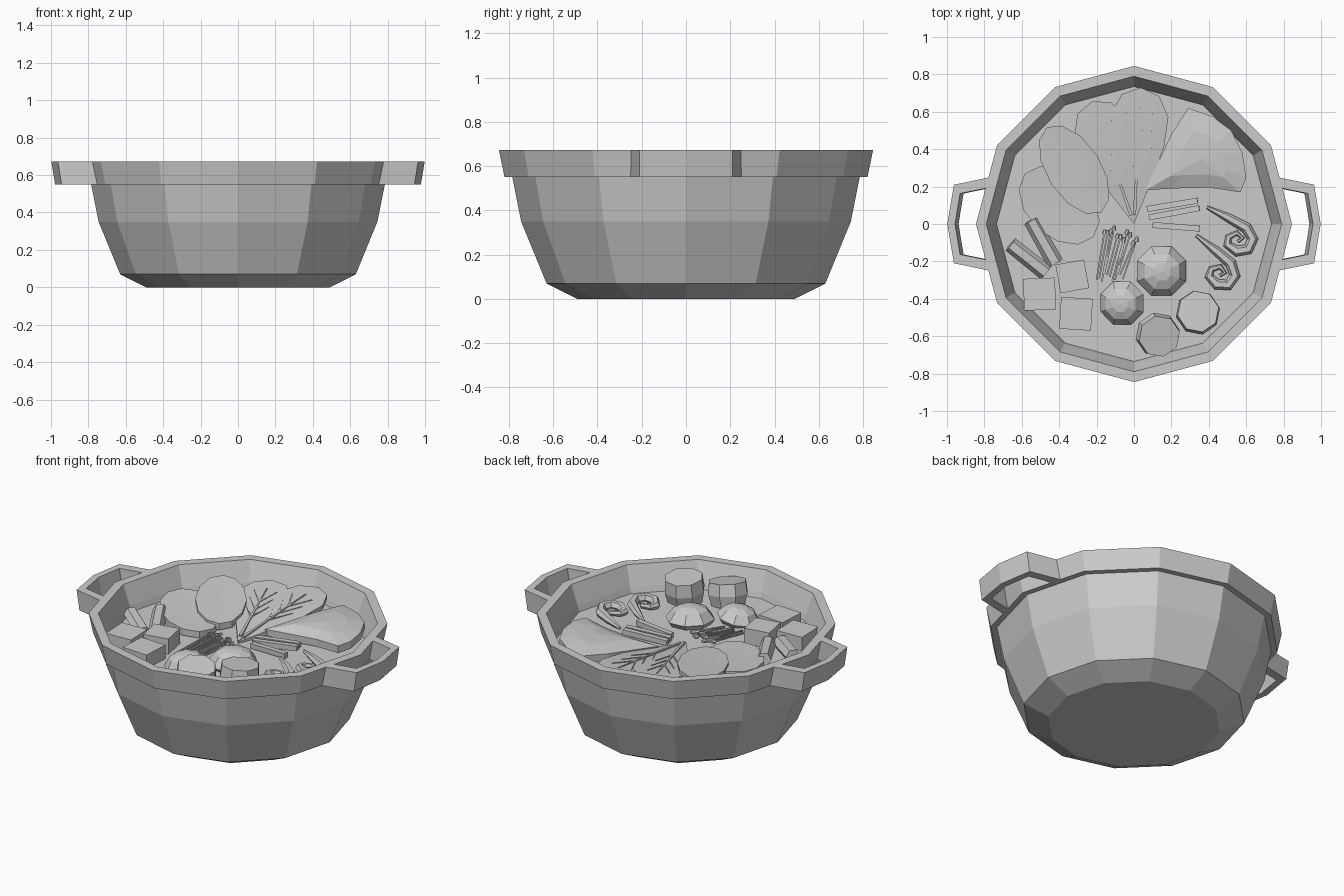
import bpy, bmesh, math, random
from mathutils import Vector, Matrix

if "Cube" in bpy.data.objects:
    bpy.data.objects.remove(bpy.data.objects["Cube"])

random.seed(4)
SOUP = 0.515


def finish(bm, name):
    bmesh.ops.recalc_face_normals(bm, faces=bm.faces)
    me = bpy.data.meshes.new(name)
    bm.to_mesh(me)
    bm.free()
    ob = bpy.data.objects.new(name, me)
    bpy.context.collection.objects.link(ob)
    return ob


def lathe(name, profile, n, mat=Matrix.Identity(4)):
    bm = bmesh.new()
    rings = []
    for r, z in profile:
        k = 1 if r == 0 else n
        rings.append([bm.verts.new((r * math.cos(2 * math.pi * i / n),
                                    r * math.sin(2 * math.pi * i / n), z)) for i in range(k)])
    for a, b in zip(rings, rings[1:]):
        for i in range(n):
            j = (i + 1) % n
            vs = [a[i % len(a)], a[j % len(a)], b[j % len(b)], b[i % len(b)]]
            bm.faces.new(list(dict.fromkeys(vs)))
    bm.transform(mat)
    return finish(bm, name)


def bars(name, items, n=4):
    """Prisms from p to q with start and end radius, n sides."""
    bm = bmesh.new()
    for p, q, r1, r2 in items:
        p, q = Vector(p), Vector(q)
        d = q - p
        mat = Matrix.Translation((p + q) / 2) @ d.to_track_quat('Z', 'Y').to_matrix().to_4x4()
        mat = mat @ Matrix.Rotation(math.pi / n, 4, 'Z')
        bmesh.ops.create_cone(bm, cap_ends=True, segments=n, radius1=r1, radius2=r2,
                              depth=d.length, matrix=mat)
    return finish(bm, name)


def plate(name, outline, slope, dome, thick, base=0.53):
    """Thin slab that rises away from the pot centre, with a domed middle."""
    bm = bmesh.new()
    n = len(outline)
    c = sum((Vector(p) for p in outline), Vector((0, 0))) / n

    def ring(s, dz):
        out = []
        for p in outline:
            v = c + (Vector(p) - c) * s
            out.append(bm.verts.new((v.x, v.y, base + slope * v.length + dz)))
        return out
    low, top, mid = ring(1, -thick), ring(1, 0), ring(0.55, dome * 0.75)
    peak = bm.verts.new((c.x, c.y, base + slope * c.length + dome))
    for a, b in ((low, top), (top, mid)):
        for i in range(n):
            bm.faces.new((a[i], a[(i + 1) % n], b[(i + 1) % n], b[i]))
    for i in range(n):
        bm.faces.new((mid[i], mid[(i + 1) % n], peak))
    bm.faces.new(low[::-1])
    return finish(bm, name)


# Pot body with stepped rim and the soup surface
lathe("pot", [(0, 0), (.49, 0), (.63, .07), (.745, .35), (.785, .55), (.82, .55),
              (.845, .672), (.79, .672), (.745, .55), (.735, SOUP), (0, SOUP)], 12)

# Loop handles on both sides
outer = [(.745, .255), (.963, .21), (.998, 0), (.963, -.21), (.745, -.255)]
inner = [(.745, .2), (.93, .163), (.957, 0), (.93, -.163), (.745, -.2)]
for side, label in ((1, "right"), (-1, "left")):
    bm = bmesh.new()
    secs = []
    for o, i in zip(outer, inner):
        pts = [(o, .672, 1), (i, .672, 1), (i, .55, .98), (o, .55, .98)]
        secs.append([bm.verts.new((side * p[0] * s, p[1], z)) for p, z, s in pts])
    for a, b in zip(secs, secs[1:]):
        for k in range(4):
            bm.faces.new((a[k], a[(k + 1) % 4], b[(k + 1) % 4], b[k]))
    bm.faces.new(secs[0])
    bm.faces.new(secs[-1])
    finish(bm, "handle_" + label)

# Vegetable slices, overlapping ovals
for k, (cx, cy, a, b, rot, base) in enumerate([(-.4, .1, .25, .17, -.75, .535),
                                               (-.32, .29, .27, .145, -1.0, .55)]):
    pts = []
    for i in range(12):
        t = 2 * math.pi * i / 12
        x, y = a * math.cos(t), b * math.sin(t)
        pts.append((cx + x * math.cos(rot) - y * math.sin(rot),
                    cy + x * math.sin(rot) + y * math.cos(rot)))
    plate("slice_%d" % k, pts, .1, 0, .04, base)

# Cabbage leaves with veins
leaf = [(0, 0), (-.07, .2), (-.14, .42), (-.155, .58), (-.1, .69), (0, .73),
        (.1, .69), (.155, .58), (.14, .42), (.07, .2)]
for k, (ang, s, base) in enumerate([(-.05, 1, .525), (.33, .95, .53)]):
    rot = Matrix.Rotation(ang, 2)
    pts = [rot @ Vector(p) * s for p in leaf]
    plate("leaf_%d" % k, pts, .1, .006, .025, base)

    def on(x, y):
        v = rot @ Vector((x, y)) * s
        return (v.x, v.y, base + .1 * v.length + .006)
    veins = [(on(0, .05), on(0, .62), .012, .004)]
    for m in (-1, 1):
        veins += [(on(0, y), on(m * .07, y + .13), .006, .003) for y in (.28, .37, .46)]
    bars("leaf_veins_%d" % k, veins)

# Broad domed leaf
plate("broad_leaf", [(.06, .18), (.12, .31), (.2, .48), (.29, .62), (.42, .575), (.52, .5),
                     (.58, .38), (.6, .25), (.57, .17), (.4, .195), (.2, .19)],
      .09, .035, .045, .535)

# Carrot strips
bars("carrot_strips", [((.07, .08, .535), (.34, .125, .55), .022, .022),
                       ((.08, .035, .535), (.35, .085, .55), .022, .022),
                       ((.1, -.005, .535), (.35, -.025, .545), .022, .022)])

# Rolled sticks
bars("rolled_sticks", [((-.55, .02, .57), (-.42, -.21, .55), .042, .045),
                       ((-.66, -.11, .57), (-.47, -.26, .55), .042, .045)], 6)

# Tofu blocks
for k, (x, y, w, z, rot) in enumerate([(-.505, -.375, .17, .6, .04), (-.33, -.28, .155, .61, .18),
                                       (-.31, -.48, .17, .6, -.06)]):
    bm = bmesh.new()
    mat = (Matrix.Translation((x, y, z - .05)) @ Matrix.Rotation(rot, 4, 'Z')
           @ Matrix.Diagonal((w, w, .1, 1)))
    bmesh.ops.create_cube(bm, size=1, matrix=mat)
    finish(bm, "tofu_%d" % k)

# Bunch of thin mushrooms with small heads
stems, heads = [], []
for i in range(11):
    u = i / 10
    p = Vector((-.2 + .14 * u, -.31 + random.uniform(0, .05), .525))
    q = Vector((-.16 + .17 * u, -.03 - .07 * u + random.uniform(-.03, .03), .55))
    d = (q - p).normalized()
    stems.append((p, q, .006, .006))
    heads.append((q, q + d * .025, .014, .007))
bars("thin_mushroom_stems", stems)
bars("thin_mushroom_heads", heads, 6)

# Domed mushroom caps
for k, (x, y, s, tx, ty) in enumerate([(.145, -.25, 1, .05, .05), (-.06, -.42, .88, .1, -.15)]):
    mat = (Matrix.Translation((x, y, .51)) @ Matrix.Rotation(tx, 4, 'X')
           @ Matrix.Rotation(ty, 4, 'Y') @ Matrix.Rotation(math.pi / 8, 4, 'Z') @ Matrix.Scale(s, 4))
    lathe("mushroom_cap_%d" % k, [(0, 0), (.12, 0), (.142, .03), (.1, .085), (.05, .105), (0, .11)],
          8, mat)

# Drum-shaped vegetable chunks
for k, (x, y, h, tx, ty) in enumerate([(.34, -.48, .155, -.08, .02), (.115, -.58, .14, .15, .15)]):
    mat = (Matrix.Translation((x, y, .505)) @ Matrix.Rotation(tx, 4, 'X')
           @ Matrix.Rotation(ty, 4, 'Y') @ Matrix.Rotation(.2, 4, 'Z'))
    lathe("chunk_%d" % k, [(0, 0), (.1, 0), (.12, h * .5), (.112, h), (0, h)], 8, mat)

# Curled shrimp: tapered tube on a spiral with a smaller inner curl
path = [(-.16, .15, .3), (-.04, .09, .8), (.05, .04, 1), (.085, -.02, 1), (.06, -.075, 1),
        (0, -.085, 1), (-.05, -.05, .8), (-.045, -.01, .6), (0, .012, .5), (.03, -.015, .4),
        (.005, -.035, .3)]
for k, (x, y, rot) in enumerate([(.55, -.06, 0), (.46, -.24, -.2)]):
    cu = bpy.data.curves.new("shrimp", 'CURVE')
    cu.dimensions = '3D'
    cu.bevel_depth = .03
    cu.bevel_resolution = 1
    cu.use_fill_caps = True
    sp = cu.splines.new('POLY')
    sp.points.add(len(path) - 1)
    for pt, (px, py, r) in zip(sp.points, path):
        pt.co = (px, py, 0, 1)
        pt.radius = r
    sp.use_smooth = False
    ob = bpy.data.objects.new("shrimp_%d" % k, cu)
    ob.location = (x, y, .54)
    ob.rotation_euler = (0, 0, rot)
    bpy.context.collection.objects.link(ob)
